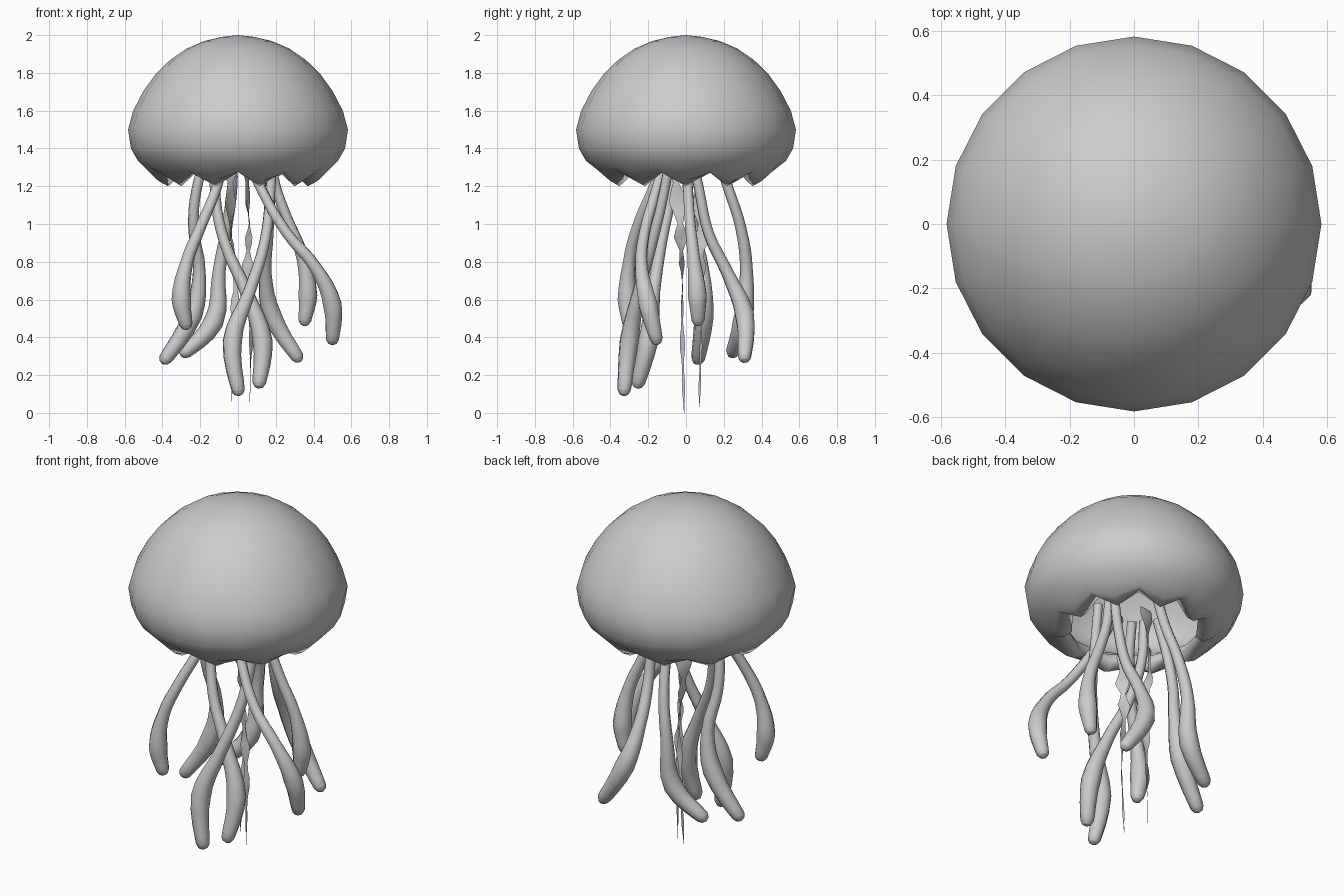
import bpy, bmesh, math
from mathutils import Vector

cube = bpy.data.objects.get("Cube")
if cube:
    bpy.data.objects.remove(cube, do_unlink=True)

grey = bpy.data.materials.new("soft_grey")
grey.use_nodes = True
tone = (0.6, 0.6, 0.6, 1)
grey.diffuse_color = tone
grey.node_tree.nodes["Principled BSDF"].inputs["Base Color"].default_value = tone


def add_object(name, mesh, smooth=True):
    mesh.materials.clear()
    mesh.materials.append(grey)
    for poly in mesh.polygons:
        poly.use_smooth = smooth
        poly.material_index = 0
    obj = bpy.data.objects.new(name, mesh)
    bpy.context.collection.objects.link(obj)
    return obj


def bezier(points, radii, name):
    """Smooth curve through the points, with a radius at each."""
    curve = bpy.data.curves.new(name, "CURVE")
    curve.dimensions = "3D"
    curve.resolution_u = 4
    spline = curve.splines.new("BEZIER")
    spline.bezier_points.add(len(points) - 1)
    for bp, co, radius in zip(spline.bezier_points, points, radii):
        bp.co = co
        bp.radius = radius
        bp.handle_left_type = bp.handle_right_type = "AUTO"
    return curve


def bell():
    """Domed shell with a scalloped rim that folds into a hollow underside."""
    sides = 20
    # radius, height, and how far the notch columns rise and spread
    rings = [(.09, 1.99, 0), (.18, 1.968, 0), (.27, 1.93, 0), (.36, 1.868, 0),
             (.435, 1.795, 0), (.5, 1.705, 0), (.555, 1.6, 0), (.582, 1.5, 0),
             (.567, 1.4, 0), (.53, 1.335, 0), (.47, 1.275, .25),
             (.42, 1.227, .65), (.37, 1.2, 1), (.33, 1.235, .7),
             (.36, 1.3, .2), (.44, 1.36, 0), (.52, 1.42, 0), (.55, 1.5, 0),
             (.52, 1.6, 0), (.42, 1.77, 0), (.26, 1.9, 0), (.1, 1.96, 0)]
    bm = bmesh.new()
    loops = []
    for radius, height, scallop in rings:
        loop = []
        for i in range(sides):
            angle = math.tau * i / sides
            notch = scallop * (i % 2)
            r = radius + .03 * notch
            loop.append(bm.verts.new((r * math.cos(angle), r * math.sin(angle),
                                      height + .075 * notch)))
        loops.append(loop)
    for a, b in zip(loops, loops[1:]):
        for i in range(sides):
            j = (i + 1) % sides
            bm.faces.new((a[i], b[i], b[j], a[j]))
    # close the outer and inner crowns
    for loop, height in ((loops[0], 2), (loops[-1], 1.97)):
        tip = bm.verts.new((0, 0, height))
        for i in range(sides):
            bm.faces.new((tip, loop[i], loop[(i + 1) % sides]))
    bmesh.ops.recalc_face_normals(bm, faces=bm.faces)
    mesh = bpy.data.meshes.new("bell")
    bm.to_mesh(mesh)
    bm.free()
    add_object("bell", mesh)


def tentacle(name, *points):
    """Thin tube that swells into a rounded club at its lower end."""
    points = [Vector(p) for p in points]
    # round the tip with two short closing steps
    end = (points[-1] - points[-2]).normalized()
    path = points[:-1] + [points[-1] - end * .03, points[-1] - end * .008, points[-1]]
    radii = [.026, .027, .029, .034, .053, .036, .024, .006]
    curve = bezier(path, radii, name)
    curve.bevel_depth = 1
    curve.bevel_resolution = 2
    curve.use_fill_caps = True
    helper = bpy.data.objects.new("curve_helper", curve)
    bpy.context.collection.objects.link(helper)
    graph = bpy.context.evaluated_depsgraph_get()
    mesh = bpy.data.meshes.new_from_object(helper.evaluated_get(graph))
    bpy.data.objects.remove(helper, do_unlink=True)
    add_object(name, mesh)


def ribbon(name, phase, *points):
    """Twisting flat frill whose width pulses and tapers to a point."""
    points = [Vector(p) for p in points]
    steps = 28
    bm = bmesh.new()
    rows = []
    for i in range(steps + 1):
        t = i / steps
        s = min(t * (len(points) - 1), len(points) - 1.001)
        k = int(s)
        centre = points[k].lerp(points[k + 1], s - k)
        half = .056 * (1 - t) ** .8 * (.65 + .35 * math.sin(i * 1.5 + phase)) + .001
        turn = phase + 4.5 * t
        side = Vector((math.cos(turn), math.sin(turn), 0)) * half
        cross = Vector((-side.y, side.x, 0)) * .35 * math.sin(i * 1.5)
        rows.append([bm.verts.new(centre + v) for v in (-side, cross, side)])
    for a, b in zip(rows, rows[1:]):
        for k in range(2):
            bm.faces.new((a[k], a[k + 1], b[k + 1], b[k]))
    mesh = bpy.data.meshes.new(name)
    bm.to_mesh(mesh)
    bm.free()
    add_object(name, mesh)


bell()

# Clubbed tentacles, each from its root down to its tip
tentacle("tentacle_front_right", (-.07, -.1, 1.38), (-.11, -.17, 1.2),
         (-.2, -.26, .98), (-.27, -.3, .8), (-.3, -.31, .6), (-.27, -.3, .44))
tentacle("tentacle_right", (-.16, 0, 1.38), (-.22, .01, 1.18),
         (-.235, .04, .98), (-.205, .09, .75), (-.24, .095, .52), (-.4, .06, .26))
tentacle("tentacle_back_right", (-.03, .16, 1.38), (-.03, .22, 1.2),
         (-.06, .29, .98), (-.1, .32, .75), (-.13, .3, .48), (-.3, .24, .3))
tentacle("tentacle_back_left", (.16, .03, 1.38), (.17, .07, 1.18),
         (.16, .12, .95), (.145, .22, .74), (.18, .31, .52), (.33, .31, .27))
tentacle("tentacle_left", (.17, 0, 1.38), (.2, .01, 1.2),
         (.26, .02, 1.03), (.34, .04, .83), (.37, .06, .62), (.35, .065, .46))
tentacle("tentacle_front_left", (.04, -.1, 1.38), (.13, -.16, 1.17),
         (.26, -.22, .95), (.41, -.235, .77), (.5, -.2, .57), (.5, -.15, .36))
tentacle("tentacle_front", (.18, -.08, 1.38), (.17, -.12, 1.15),
         (.14, -.18, .9), (.06, -.25, .64), (-.03, -.3, .38), (.005, -.33, .09))
tentacle("tentacle_front_inner", (-.12, -.06, 1.38), (-.12, -.08, 1.15),
         (-.07, -.13, .9), (.04, -.17, .65), (.13, -.2, .38), (.11, -.26, .13))

# Frilled ribbons hanging from the middle
ribbon("frill_front", .6, (.04, -.07, 1.38), (.06, -.03, 1.0),
       (.05, -.02, .75), (.07, -.02, .4), (.06, -.01, 0))
ribbon("frill_back", .1, (-.04, .05, 1.38), (-.04, .08, 1.0),
       (-.01, .08, .75), (-.02, .08, .4), (-.035, .07, .03))
